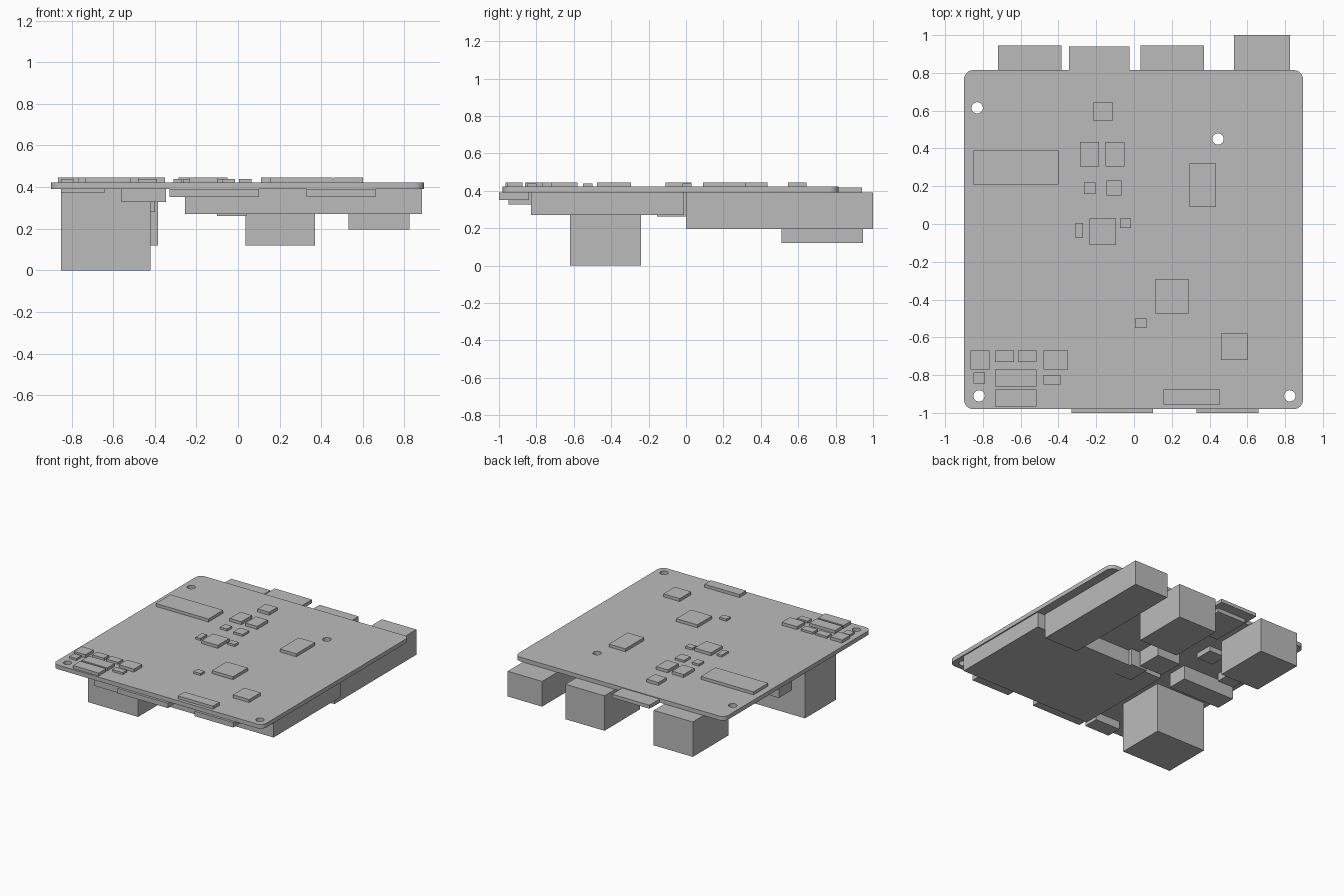
import bpy
from math import sin, cos, pi

cube = bpy.data.objects.get("Cube")
if cube:
    bpy.data.objects.remove(cube, do_unlink=True)

grey = bpy.data.materials.new("plain_grey")
grey.use_nodes = True
grey.diffuse_color = (0.5, 0.5, 0.5, 1)
grey.node_tree.nodes["Principled BSDF"].inputs["Base Color"].default_value = (0.5, 0.5, 0.5, 1)

BOTTOM, TOP = 0.39, 0.422


def box(name, x0, x1, y0, y1, z0, z1):
    bpy.ops.mesh.primitive_cube_add(size=1, location=((x0 + x1) / 2, (y0 + y1) / 2, (z0 + z1) / 2))
    ob = bpy.context.object
    ob.name = name
    ob.scale = (x1 - x0, y1 - y0, z1 - z0)
    bpy.ops.object.transform_apply(location=False, rotation=False, scale=True)
    ob.data.materials.append(grey)


def arc(cx, cy, r, start, end, steps):
    return [(cx + r * cos(start + (end - start) * i / steps),
             cy + r * sin(start + (end - start) * i / steps)) for i in range(steps + 1)]


# Circuit board: rounded outline with mounting holes
x0, x1, y0, y1, r = -0.9, 0.895, -0.98, 0.815, 0.05
outline = []
for i, (cx, cy) in enumerate([(x1 - r, y1 - r), (x0 + r, y1 - r), (x0 + r, y0 + r), (x1 - r, y0 + r)]):
    outline += arc(cx, cy, r, i * pi / 2, (i + 1) * pi / 2, 6)
loops = [outline]
for hx, hy in [(-0.83, 0.615), (0.445, 0.45), (-0.82, -0.91), (0.825, -0.91)]:
    loops.append(arc(hx, hy, 0.03, 0, 2 * pi, 24)[:-1])

curve = bpy.data.curves.new("circuit_board", "CURVE")
curve.dimensions = "2D"
curve.fill_mode = "BOTH"
curve.extrude = (TOP - BOTTOM) / 2
for loop in loops:
    spline = curve.splines.new("POLY")
    spline.points.add(len(loop) - 1)
    for point, (x, y) in zip(spline.points, loop):
        point.co = (x, y, 0, 1)
    spline.use_cyclic_u = True
board = bpy.data.objects.new("circuit_board", curve)
board.location.z = (BOTTOM + TOP) / 2
bpy.context.collection.objects.link(board)
bpy.ops.object.select_all(action="DESELECT")
board.select_set(True)
bpy.context.view_layer.objects.active = board
bpy.ops.object.convert(target="MESH")
board = bpy.context.object
board.data.materials.clear()
board.data.materials.append(grey)
bpy.ops.object.shade_smooth_by_angle()

# Tall chips on the top: centre and size
for i, (x, y, w, d) in enumerate([
        (-0.625, 0.3, 0.45, 0.18), (0.365, 0.205, 0.14, 0.23), (0.2, -0.385, 0.18, 0.18),
        (0.53, -0.65, 0.14, 0.14), (0.305, -0.915, 0.3, 0.08), (-0.165, 0.595, 0.1, 0.1),
        (-0.235, 0.37, 0.1, 0.13), (-0.1, 0.37, 0.1, 0.13), (-0.165, -0.04, 0.14, 0.14),
        (-0.815, -0.72, 0.1, 0.1), (-0.415, -0.72, 0.13, 0.1), (-0.625, -0.815, 0.22, 0.09),
        (-0.625, -0.92, 0.22, 0.09)]):
    box(f"top_chip_{i + 1}", x - w / 2, x + w / 2, y - d / 2, y + d / 2, TOP - 0.005, 0.445)

# Small low chips on the top
for i, (x, y, w, d) in enumerate([
        (-0.235, 0.19, 0.06, 0.06), (-0.105, 0.19, 0.08, 0.08), (-0.29, -0.035, 0.04, 0.08),
        (-0.045, 0.005, 0.06, 0.05), (0.035, -0.525, 0.06, 0.05), (-0.685, -0.7, 0.1, 0.06),
        (-0.565, -0.7, 0.1, 0.06), (-0.82, -0.815, 0.06, 0.06), (-0.435, -0.825, 0.09, 0.05)]):
    box(f"small_chip_{i + 1}", x - w / 2, x + w / 2, y - d / 2, y + d / 2, TOP - 0.005, 0.438)

# Connectors along the back edge
box("long_connector", 0.53, 0.825, 0.0, 1.0, 0.195, BOTTOM)
box("square_connector_left", 0.035, 0.37, 0.51, 0.945, 0.12, BOTTOM)
box("square_connector_right", -0.72, -0.385, 0.51, 0.945, 0.12, BOTTOM)
box("back_slot", -0.345, -0.025, 0.8, 0.94, BOTTOM, 0.417)
box("back_slot_shell", -0.31, -0.06, 0.55, 0.86, 0.36, BOTTOM)

# Connectors along the front edge
box("front_slot_wide", -0.33, 0.1, -1.0, -0.84, 0.352, BOTTOM)
box("front_slot_narrow", 0.33, 0.66, -1.0, -0.84, 0.352, BOTTOM)
box("front_plug", -0.56, -0.345, -0.95, -0.83, 0.328, BOTTOM)

# Large parts under the board
box("battery_module", -0.255, 0.885, -0.83, -0.01, 0.27, BOTTOM)
box("tall_block", -0.85, -0.42, -0.62, -0.24, 0.0, BOTTOM)

# Small parts under the board
box("middle_block", -0.23, -0.03, 0.03, 0.23, 0.27, BOTTOM)
box("side_block", -0.85, -0.4, -0.08, 0.08, 0.28, BOTTOM)
box("inner_block", -0.1, 0.04, -0.155, 0.02, 0.262, BOTTOM)
box("lower_chip_a", -0.8, -0.66, 0.14, 0.26, 0.33, BOTTOM)
box("lower_chip_b", -0.5, -0.36, 0.27, 0.41, 0.35, BOTTOM)
box("lower_chip_c", -0.85, -0.64, -0.86, -0.74, 0.375, BOTTOM)
